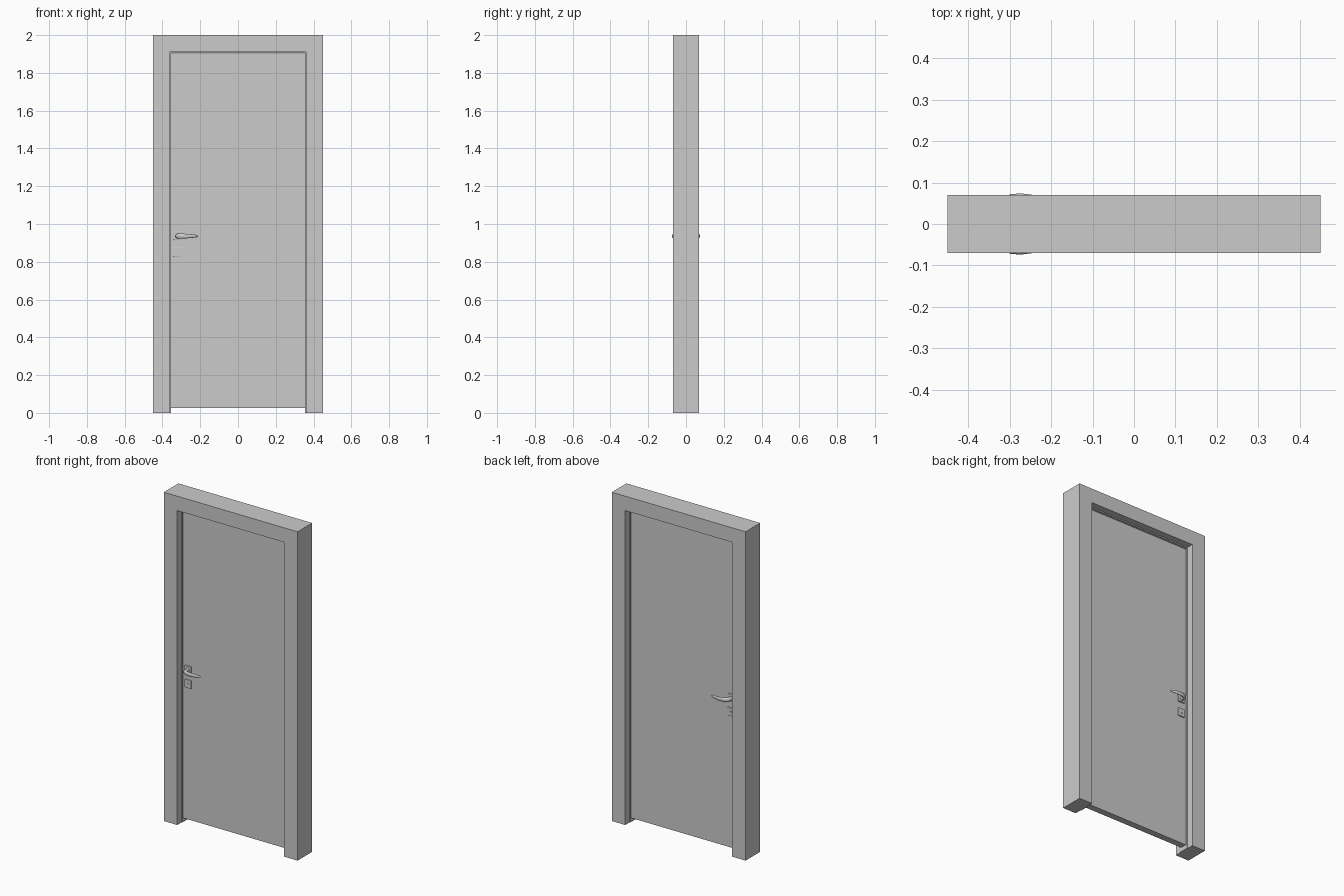
import bpy, bmesh, math
from mathutils import Vector

if "Cube" in bpy.data.objects:
    bpy.data.objects.remove(bpy.data.objects["Cube"])


def finish(name, bm, smooth=False, mirror=False, bevel=0):
    bmesh.ops.recalc_face_normals(bm, faces=bm.faces)
    me = bpy.data.meshes.new(name)
    bm.to_mesh(me)
    bm.free()
    ob = bpy.data.objects.new(name, me)
    bpy.context.collection.objects.link(ob)
    if bevel:
        m = ob.modifiers.new("Bevel", 'BEVEL')
        m.width, m.segments = bevel, 2
    if mirror:
        m = ob.modifiers.new("Mirror", 'MIRROR')
        m.use_axis = (False, True, False)
    if smooth:
        bpy.ops.object.select_all(action='DESELECT')
        ob.select_set(True)
        bpy.context.view_layer.objects.active = ob
        bpy.ops.object.shade_smooth_by_angle(angle=math.radians(35))
    return ob


def prism(name, pts, y0, y1, **kw):
    """Extrude an x/z outline from y0 to y1."""
    bm = bmesh.new()
    f = bm.faces.new([bm.verts.new((x, y0, z)) for x, z in pts])
    ext = bmesh.ops.extrude_face_region(bm, geom=[f])
    moved = [v for v in ext["geom"] if isinstance(v, bmesh.types.BMVert)]
    bmesh.ops.translate(bm, verts=moved, vec=(0, y1 - y0, 0))
    return finish(name, bm, **kw)


def arch(name, xo, zo, xi, zi, z0, y0, y1, **kw):
    """Upside-down U outline: two posts and a head."""
    pts = [(-xo, z0), (-xo, zo), (xo, zo), (xo, z0),
           (xi, z0), (xi, zi), (-xi, zi), (-xi, z0)]
    return prism(name, pts, y0, y1, **kw)


def rect(cx, cz, hx, hz):
    return [(cx - hx, cz - hz), (cx + hx, cz - hz), (cx + hx, cz + hz), (cx - hx, cz + hz)]


def loft(name, stations, sides=16, **kw):
    """Elliptical rings (x, y, z, half height, half thickness) along a path."""
    bm = bmesh.new()
    path = [Vector(s[:3]) for s in stations]
    rings = []
    for i, s in enumerate(stations):
        t = path[min(i + 1, len(path) - 1)] - path[max(i - 1, 0)]
        t.z = 0
        t.normalize()
        side = Vector((-t.y, t.x, 0))
        rings.append([bm.verts.new(path[i] + side * s[4] * math.cos(a) + Vector((0, 0, s[3] * math.sin(a))))
                      for a in (2 * math.pi * k / sides for k in range(sides))])
    for a, b in zip(rings, rings[1:]):
        for k in range(sides):
            n = (k + 1) % sides
            bm.faces.new((a[k], a[n], b[n], b[k]))
    bm.faces.new(rings[0])
    bm.faces.new(rings[-1])
    return finish(name, bm, **kw)


# Frame, with thin sealing strip around the leaf
arch("door_frame", 0.45, 2.0, 0.36, 1.912, 0, -0.07, 0.07)
arch("door_seal", 0.361, 1.913, 0.356, 1.905, 0, -0.03, 0.03)

# Door leaf
prism("door_panel", rect(0, 0.964, 0.355, 0.939), -0.02, 0.02)

# Hardware, repeated on both faces
HX = -0.32
prism("handle_plate", rect(HX, 0.938, 0.022, 0.022), -0.027, -0.019, mirror=True, bevel=0.002)
prism("lock_plate", rect(HX, 0.851, 0.022, 0.025), -0.027, -0.019, mirror=True, bevel=0.002)

# Keyhole barrel
bm = bmesh.new()
bmesh.ops.create_cone(bm, cap_ends=True, segments=16, radius1=0.007, radius2=0.007, depth=0.006)
for v in bm.verts:
    v.co = (HX + v.co.x, -0.027 + v.co.z, 0.851 + v.co.y)
finish("lock_cylinder", bm, smooth=True, mirror=True)

# Lever: neck rises from the plate, bends and tapers to the tip
loft("handle_lever", [
    (HX, -0.025, 0.936, 0.012, 0.012),
    (HX, -0.042, 0.936, 0.012, 0.012),
    (HX + 0.003, -0.052, 0.936, 0.013, 0.011),
    (HX + 0.011, -0.060, 0.936, 0.014, 0.009),
    (HX + 0.025, -0.065, 0.936, 0.013, 0.007),
    (HX + 0.045, -0.068, 0.936, 0.012, 0.006),
    (HX + 0.070, -0.066, 0.936, 0.010, 0.005),
    (HX + 0.090, -0.062, 0.936, 0.008, 0.005),
    (HX + 0.103, -0.058, 0.936, 0.006, 0.004),
    (HX + 0.108, -0.056, 0.936, 0.003, 0.002),
], smooth=True, mirror=True)
